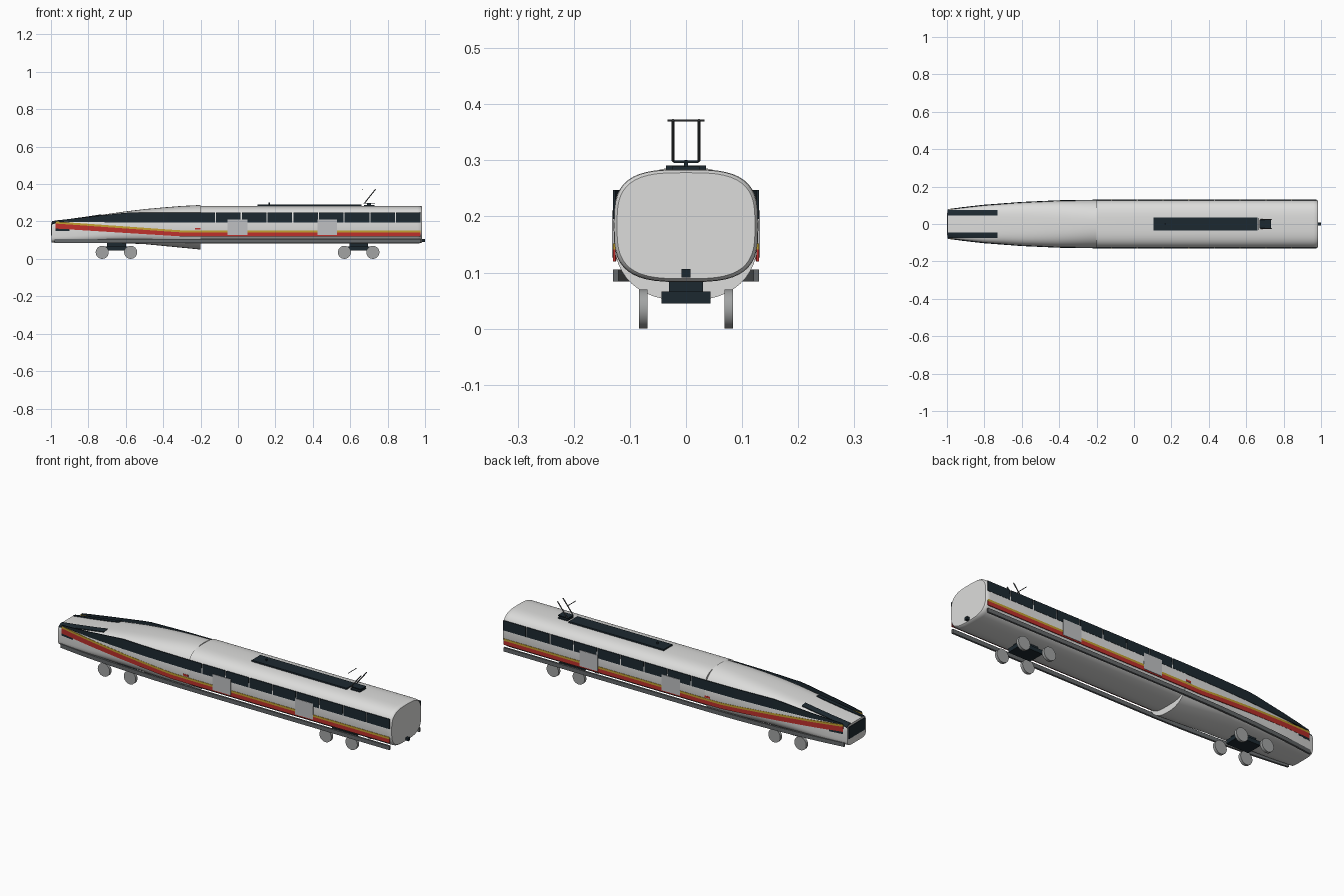
import bpy, bmesh, math
from mathutils import Vector

if "Cube" in bpy.data.objects:
    bpy.data.objects.remove(bpy.data.objects["Cube"])


def material(name, r, g, b):
    m = bpy.data.materials.new(name)
    m.diffuse_color = (r, g, b, 1)
    m.use_nodes = True
    m.node_tree.nodes["Principled BSDF"].inputs["Base Color"].default_value = m.diffuse_color
    return m


WHITE = material("shell white", 0.72, 0.72, 0.71)
DARK = material("dark glass", 0.012, 0.022, 0.03)
RED = material("stripe red", 0.52, 0.03, 0.025)
YELLOW = material("stripe yellow", 0.55, 0.35, 0.03)
DOOR = material("door grey", 0.52, 0.53, 0.54)
SKIRT = material("skirt grey", 0.13, 0.14, 0.145)
WHEEL = material("wheel grey", 0.36, 0.37, 0.37)
METAL = material("arm metal", 0.08, 0.085, 0.09)


def finish(name, bm, mat, smooth=False):
    bmesh.ops.recalc_face_normals(bm, faces=bm.faces)
    me = bpy.data.meshes.new(name)
    bm.to_mesh(me)
    bm.free()
    me.materials.append(mat)
    ob = bpy.data.objects.new(name, me)
    bpy.context.collection.objects.link(ob)
    if smooth:
        bpy.context.view_layer.objects.active = ob
        ob.select_set(True)
        bpy.ops.object.shade_smooth_by_angle(angle=math.radians(40))
        ob.select_set(False)
    return ob


def box(name, x, y, z, mat):
    bm = bmesh.new()
    bmesh.ops.create_cube(bm, size=1)
    for v in bm.verts:
        for i, (a, b) in enumerate((x, y, z)):
            v.co[i] = a if v.co[i] < 0 else b
    return finish(name, bm, mat)


def loft(name, rings, mat, smooth=False):
    bm = bmesh.new()
    rows = [[bm.verts.new(p) for p in r] for r in rings]
    n = len(rows[0])
    for a, b in zip(rows, rows[1:]):
        for i in range(n):
            bm.faces.new((a[i], a[(i + 1) % n], b[(i + 1) % n], b[i]))
    bm.faces.new(rows[0])
    bm.faces.new(rows[-1])
    return finish(name, bm, mat, smooth)


def rod(name, a, b, r, mat):
    a, b = Vector(a), Vector(b)
    bm = bmesh.new()
    bmesh.ops.create_cone(bm, cap_ends=True, segments=8, radius1=r, radius2=r, depth=(b - a).length)
    q = (b - a).to_track_quat('Z', 'Y')
    for v in bm.verts:
        v.co = q @ v.co + (a + b) / 2
    return finish(name, bm, mat)


def lerp_table(table, x):
    if x <= table[0][0]:
        return table[0][1]
    for (x0, v0), (x1, v1) in zip(table, table[1:]):
        if x <= x1:
            return v0 + (v1 - v0) * (x - x0) / (x1 - x0)
    return table[-1][1]


# Nose outline along the length
WIDTH = [(-1, .078), (-.9, .091), (-.8, .102), (-.6, .117), (-.4, .126), (-.2, .129)]
TOP = [(-1, .198), (-.9, .21), (-.8, .224), (-.7, .24), (-.6, .254), (-.5, .266),
       (-.4, .275), (-.3, .283), (-.2, .288)]
BOTTOM = [(-1, .088), (-.6, .083), (-.5, .079), (-.2, .05)]
POWER = [(-1, 5.5), (-.7, 3.6), (-.2, 2.4)]


def width(x): return lerp_table(WIDTH, x)


def section(x, w, z0, z1, p, n=48):
    """Rounded-box cross-section."""
    pts = []
    for i in range(n):
        c, s = math.cos(2 * math.pi * i / n), math.sin(2 * math.pi * i / n)
        y = math.copysign(abs(c) ** (2 / p), c) * w
        z = math.copysign(abs(s) ** (2 / p), s) * (z1 - z0) / 2
        pts.append((x, y, z + (z0 + z1) / 2))
    return pts


def nose_height(x, y):
    z0, z1, p = lerp_table(BOTTOM, x), lerp_table(TOP, x), lerp_table(POWER, x)
    k = max(0, 1 - min(1, abs(y) / width(x)) ** p)
    return (z0 + z1) / 2 + (z1 - z0) / 2 * k ** (1 / p)


# Shell: straight carriage and tapering nose
loft("carriage_body", [section(-.2, .129, .083, .284, 3.2), section(.96, .129, .083, .284, 3.2),
                       section(.978, .128, .084, .283, 3.2), section(.984, .123, .089, .278, 3.2)],
     WHITE, True)
xs = [-.997 + .797 * i / 24 for i in range(25)]
loft("nose", [section(x, width(x), lerp_table(BOTTOM, x), lerp_table(TOP, x), lerp_table(POWER, x))
              for x in xs], WHITE, True)
box("nose_front_panel", (-1, -.994), (-.066, .066), (.125, .188), DARK)


def side_strip(name, x0, x1, lo, hi, mat, off=.001, thick=.004, steps=20):
    """Vertical plate following the side outline, on both sides."""
    for side, tag in ((-1, "right"), (1, "left")):
        rings = []
        for i in range(steps + 1):
            x = x0 + (x1 - x0) * i / steps
            a, b = side * (width(x) + off - thick), side * (width(x) + off)
            rings.append([(x, a, lo(x)), (x, b, lo(x)), (x, b, hi(x)), (x, a, hi(x))])
        loft(name + "_" + tag, rings, mat)


# Stripes falling from the nose tip to the carriage side
RED_LO = [(-.975, .162), (-.3, .12)]
RED_HI = [(-.975, .189), (-.3, .141)]
side_strip("red_stripe", -.975, .975, lambda x: lerp_table(RED_LO, x),
           lambda x: lerp_table(RED_HI, x), RED, steps=40)
side_strip("yellow_stripe", -.975, .975, lambda x: lerp_table(RED_HI, x),
           lambda x: lerp_table(RED_HI, x) + .011, YELLOW, steps=40)
side_strip("red_marker", -.23, -.2, lambda x: .156, lambda x: .166, RED, steps=1)
side_strip("nose_lamp", -.975, -.9, lambda x: .15, lambda x: .162 - (x + .975) * .05, DARK, steps=3)

# Window band: long nose pane, then separate panes
PANE_HI = [(-.97, .206), (-.8, .224), (-.6, .247), (-.2, .247)]
PANE_LO = [(-.97, .2), (-.8, .196), (-.2, .195)]
side_strip("nose_window", -.97, -.123, lambda x: lerp_table(PANE_LO, x),
           lambda x: lerp_table(PANE_HI, x), DARK)
for i in range(8):
    x = -.117 + i * .1375
    side_strip(f"window_{i}", x, x + .1315, lambda x: .195, lambda x: .247, DARK, steps=1)

# Doors
for i, x in enumerate((-.003, .477)):
    side_strip(f"door_{i}", x - .053, x + .053, lambda x: .127, lambda x: .211, DOOR, off=.003, steps=1)

# Skirt
side_strip("skirt", -.98, .975, lambda x: .084, lambda x: .105, SKIRT, off=.001, thick=.01, steps=40)

# Windscreen strips on the nose shoulders
for side, tag in ((-1, "right"), (1, "left")):
    rings = []
    for i in range(11):
        x = -.995 + .265 * i / 10
        ring = []
        ys = [.046 + .03 * j / 4 for j in range(5)]
        ring += [(x, side * y, nose_height(x, y) + .004) for y in ys]
        ring += [(x, side * y, nose_height(x, y) - .002) for y in reversed(ys)]
        rings.append(ring)
    loft("windscreen_" + tag, rings, DARK)

# Roof equipment and current collector
box("roof_unit", (.105, .66), (-.036, .036), (.281, .291), DARK)
box("roof_post", (.162, .17), (-.003, .003), (.29, .301), DARK)
box("collector_foot", (.69, .71), (-.004, .004), (.28, .298), DARK)
box("collector_base", (.672, .733), (-.022, .022), (.295, .3), DARK)
box("collector_plinth", (.675, .73), (-.025, .025), (.281, .289), DARK)
for y in (-.023, .023):
    rod("collector_arm", (.677, y, .299), (.735, y, .372), .0028, METAL)
rod("collector_bar", (.667, -.033, .371), (.667, .033, .371), .0018, METAL)

# Bogies and wheels
for b, x in enumerate((-.65, .645)):
    box(f"bogie_{b}", (x - .065, x + .065), (-.044, .044), (.045, .066), DARK)
    box(f"bogie_mount_{b}", (x - .05, x + .05), (-.03, .03), (.06, .095), DARK)
    for dx in (-.076, .076):
        for y in (-.076, .076):
            bm = bmesh.new()
            bmesh.ops.create_cone(bm, cap_ends=True, segments=24, radius1=.035, radius2=.035, depth=.015)
            for v in bm.verts:
                v.co = Vector((x + dx + v.co.x, y + v.co.z, .035 + v.co.y))
            finish("wheel", bm, WHEEL, True)

# Rear coupler
box("coupler", (.98, 1), (-.008, .008), (.091, .106), DARK)
